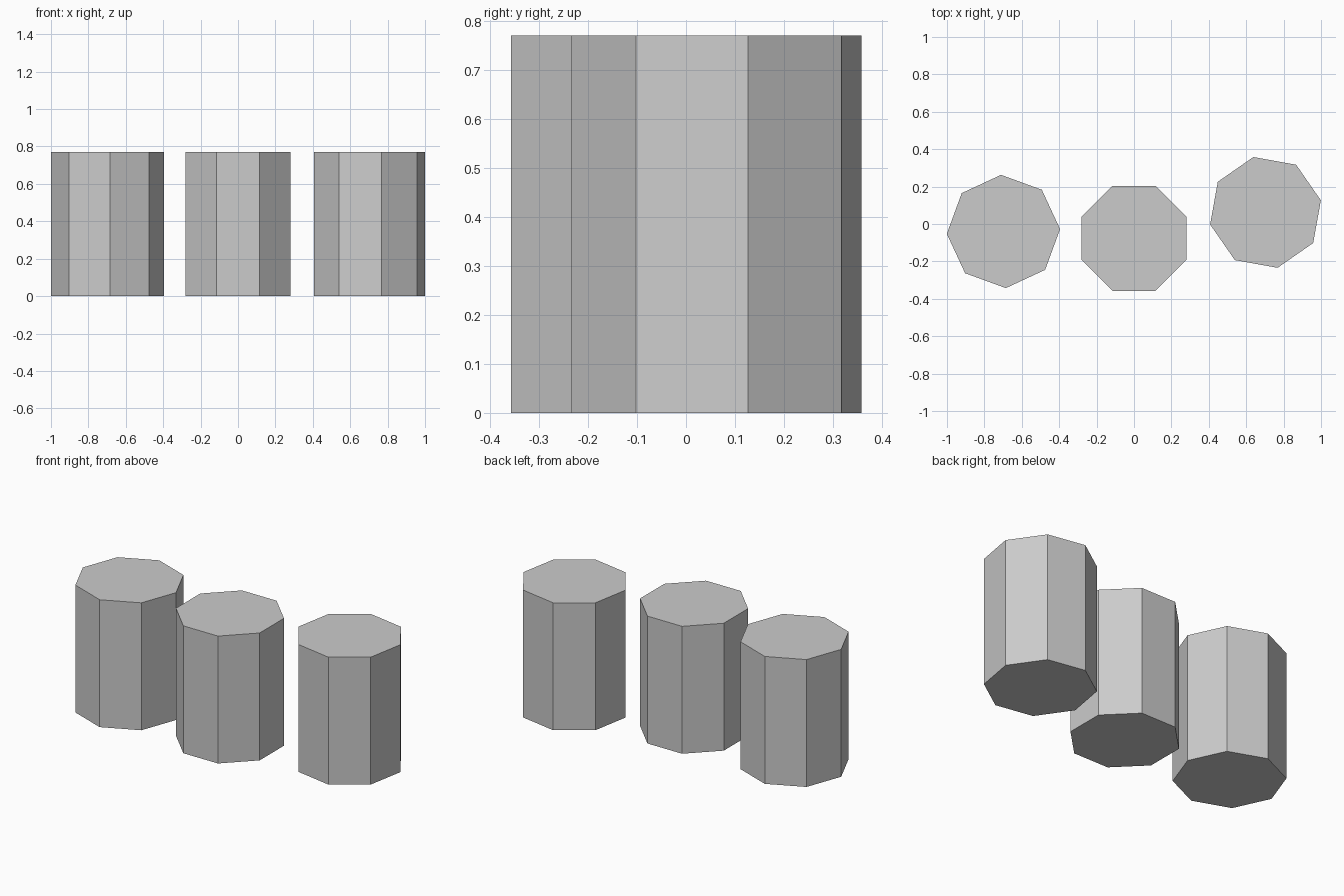
import bpy
from math import radians

cube = bpy.data.objects.get("Cube")
if cube:
    bpy.data.objects.remove(cube, do_unlink=True)

HEIGHT = 0.77
RADIUS = 0.303

# Single plain grey
grey = bpy.data.materials.new("plain grey")
grey.use_nodes = True
colour = (0.6, 0.6, 0.6, 1)
grey.diffuse_color = colour
grey.node_tree.nodes["Principled BSDF"].inputs["Base Color"].default_value = colour


def octagonal_column(name, x, y, first_corner):
    """Flat-sided column standing on the ground, one corner at the given angle."""
    bpy.ops.mesh.primitive_cylinder_add(
        vertices=8, radius=RADIUS, depth=HEIGHT,
        location=(x, y, HEIGHT / 2), rotation=(0, 0, radians(first_corner)))
    column = bpy.context.object
    column.name = name
    column.data.materials.append(grey)
    bpy.ops.object.shade_flat()


# Three columns in a row, each turned a little differently
octagonal_column("right_column", -0.698, -0.04, 2.4)
octagonal_column("middle_column", 0, -0.077, 22.5)
octagonal_column("left_column", 0.703, 0.062, 12.3)
